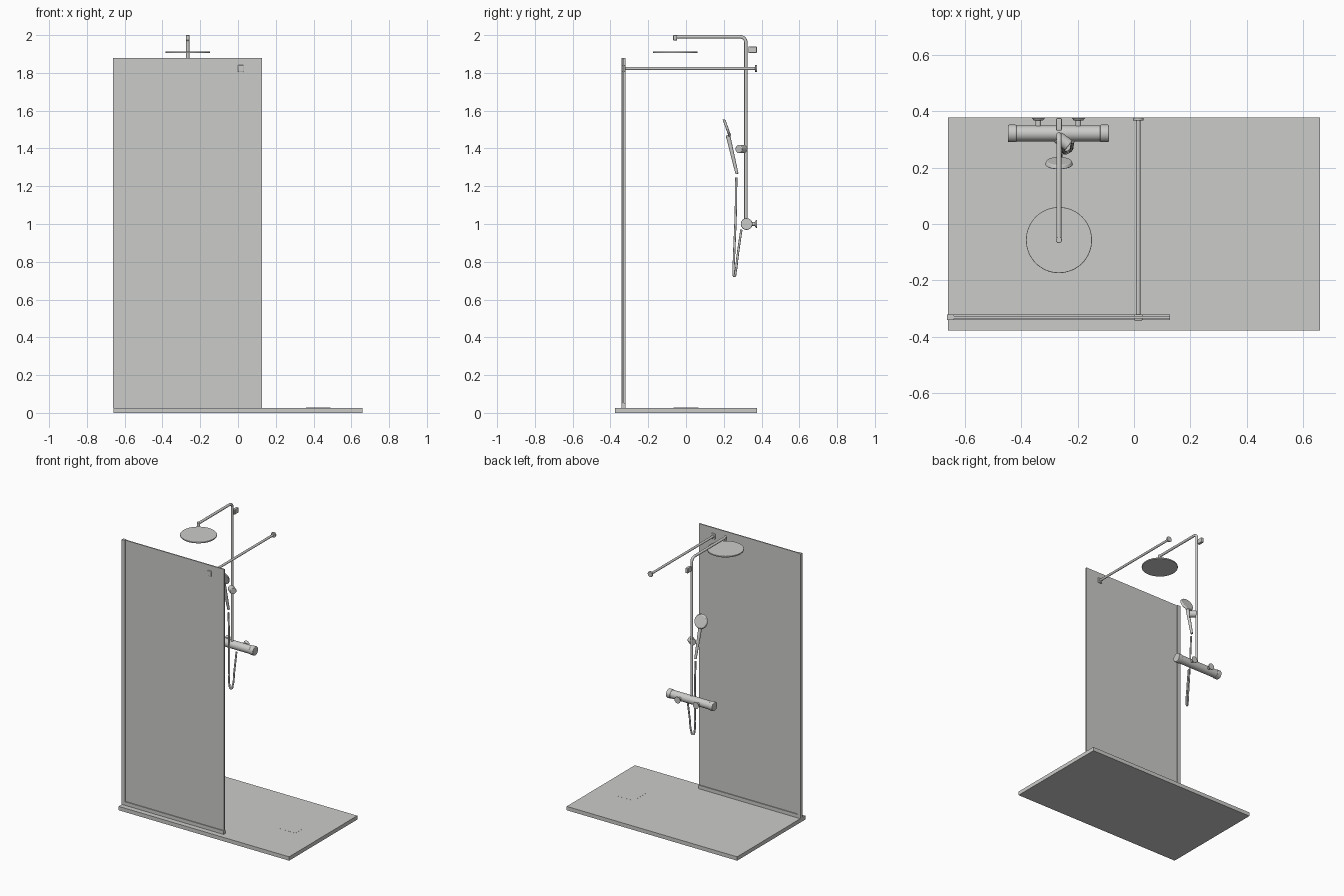
import bpy, math
from mathutils import Vector

if "Cube" in bpy.data.objects:
    bpy.data.objects.remove(bpy.data.objects["Cube"])

# One flat colour
grey = bpy.data.materials.new("light_grey")
grey.diffuse_color = (0.6, 0.6, 0.59, 1)
grey.use_nodes = True
grey.node_tree.nodes["Principled BSDF"].inputs["Base Color"].default_value = grey.diffuse_color


def finish(ob, name, bevel=0.0, smooth=True):
    ob.name = name
    ob.data.materials.clear()
    ob.data.materials.append(grey)
    if bevel:
        m = ob.modifiers.new("bevel", 'BEVEL')
        m.width, m.segments, m.limit_method = bevel, 3, 'ANGLE'
    bpy.ops.object.select_all(action='DESELECT')
    ob.select_set(True)
    bpy.context.view_layer.objects.active = ob
    if smooth:
        bpy.ops.object.shade_smooth_by_angle(angle=math.radians(35))
    return ob


def box(name, lo, hi, bevel=0.0):
    lo, hi = Vector(lo), Vector(hi)
    bpy.ops.mesh.primitive_cube_add(size=1, location=(lo + hi) / 2)
    ob = bpy.context.object
    ob.scale = hi - lo
    bpy.ops.object.transform_apply(location=False, rotation=False, scale=True)
    return finish(ob, name, bevel, bevel > 0)


def rod(name, a, b, r1, r2=None, bevel=0.0, sides=32):
    a, b = Vector(a), Vector(b)
    bpy.ops.mesh.primitive_cone_add(vertices=sides, radius1=r1, radius2=r1 if r2 is None else r2,
                                    depth=(b - a).length, location=(a + b) / 2)
    ob = bpy.context.object
    ob.rotation_euler = (b - a).to_track_quat('Z', 'Y').to_euler()
    return finish(ob, name, bevel)


def tube(name, pts, r, bezier=False):
    cu = bpy.data.curves.new(name, 'CURVE')
    cu.dimensions, cu.bevel_depth, cu.bevel_resolution = '3D', r, 4
    cu.use_fill_caps, cu.resolution_u = True, 12
    sp = cu.splines.new('BEZIER' if bezier else 'POLY')
    store = sp.bezier_points if bezier else sp.points
    store.add(len(pts) - 1)
    for p, q in zip(store, pts):
        if bezier:
            p.co = q
            p.handle_left_type = p.handle_right_type = 'AUTO'
        else:
            p.co = (*q, 1)
    ob = bpy.data.objects.new(name, cu)
    bpy.context.collection.objects.link(ob)
    bpy.ops.object.select_all(action='DESELECT')
    ob.select_set(True)
    bpy.context.view_layer.objects.active = ob
    bpy.ops.object.convert(target='MESH')
    return finish(bpy.context.object, name)


# Tray and drain cover
box("shower_tray", (-0.66, -0.377, 0), (0.66, 0.377, 0.027))
box("drain_cover", (0.36, -0.065, 0.02), (0.49, 0.065, 0.0275))

# Glass screen with its two profiles
GY = -0.331
box("glass_panel", (-0.655, GY - 0.004, 0.032), (0.128, GY + 0.004, 1.88))
box("wall_profile", (-0.662, GY - 0.01, 0.027), (-0.638, GY + 0.01, 1.88))
box("bottom_profile", (-0.638, GY - 0.01, 0.027), (0.128, GY + 0.01, 0.052))

# Support bar from the glass to the wall
BX, BZ = 0.015, 1.823
rod("support_bar", (BX, GY, BZ), (BX, 0.372, BZ), 0.008)
rod("support_bar_flange", (BX, 0.366, BZ), (BX, 0.377, BZ), 0.019, bevel=0.003)
box("glass_clamp", (BX - 0.015, GY - 0.011, BZ - 0.019), (BX + 0.015, GY + 0.011, BZ + 0.019), 0.004)

# Riser pipe bending into the overhead arm
SX, PY, AZ, R = -0.266, 0.317, 1.991, 0.03
arc = [(SX, PY - R + R * math.cos(t), AZ - R + R * math.sin(t))
       for t in [i * math.pi / 16 for i in range(9)]]
tube("riser_and_arm", [(SX, PY, 1.0)] + arc + [(SX, -0.057, AZ)], 0.009)
rod("arm_outlet", (SX, -0.057, 1.972), (SX, -0.057, 2.0), 0.0105, bevel=0.003)
rod("rain_head", (SX, -0.057, 1.905), (SX, -0.057, 1.914), 0.117, bevel=0.002, sides=64)
box("wall_bracket", (SX - 0.01, 0.331, 1.905), (SX + 0.01, 0.375, 1.94), 0.004)

# Hand shower and its sliding holder
rod("slider_knob", (SX - 0.004, 0.308, 1.397), (SX + 0.035, 0.278, 1.397), 0.022, bevel=0.004)
hc, n = Vector((SX, 0.216, 1.508)), Vector((0, -0.94, -0.34))
rod("hand_shower_head", hc - n * 0.008, hc + n * 0.006, 0.044, 0.05, bevel=0.003, sides=48)
rod("hand_shower_handle", (SX + 0.004, 0.27, 1.265), (SX, 0.222, 1.47), 0.008, 0.012, bevel=0.002)

# Hanging hose
tube("hose", [(-0.26, 0.266, 1.245), (-0.253, 0.263, 1.05), (-0.246, 0.254, 0.82),
              (-0.243, 0.252, 0.75), (-0.233, 0.256, 0.724), (-0.224, 0.263, 0.75),
              (-0.221, 0.273, 0.83), (-0.217, 0.293, 0.97)], 0.006, True)

# Thermostat bar with end knobs and wall unions
TY, TZ = 0.321, 1.0
rod("thermostat_body", (-0.42, TY, TZ), (-0.116, TY, TZ), 0.028)
for side, x0, x1 in (("left", -0.447, -0.416), ("right", -0.12, -0.089)):
    rod(side + "_knob", (x0, TY, TZ), (x1, TY, TZ), 0.031, bevel=0.004)
for side, x in (("left", -0.339), ("right", -0.197)):
    rod(side + "_union", (x, TY, TZ), (x, 0.372, TZ), 0.01)
    rod(side + "_wall_flange", (x, 0.377, TZ), (x, 0.366, TZ), 0.024, 0.016, bevel=0.002)
